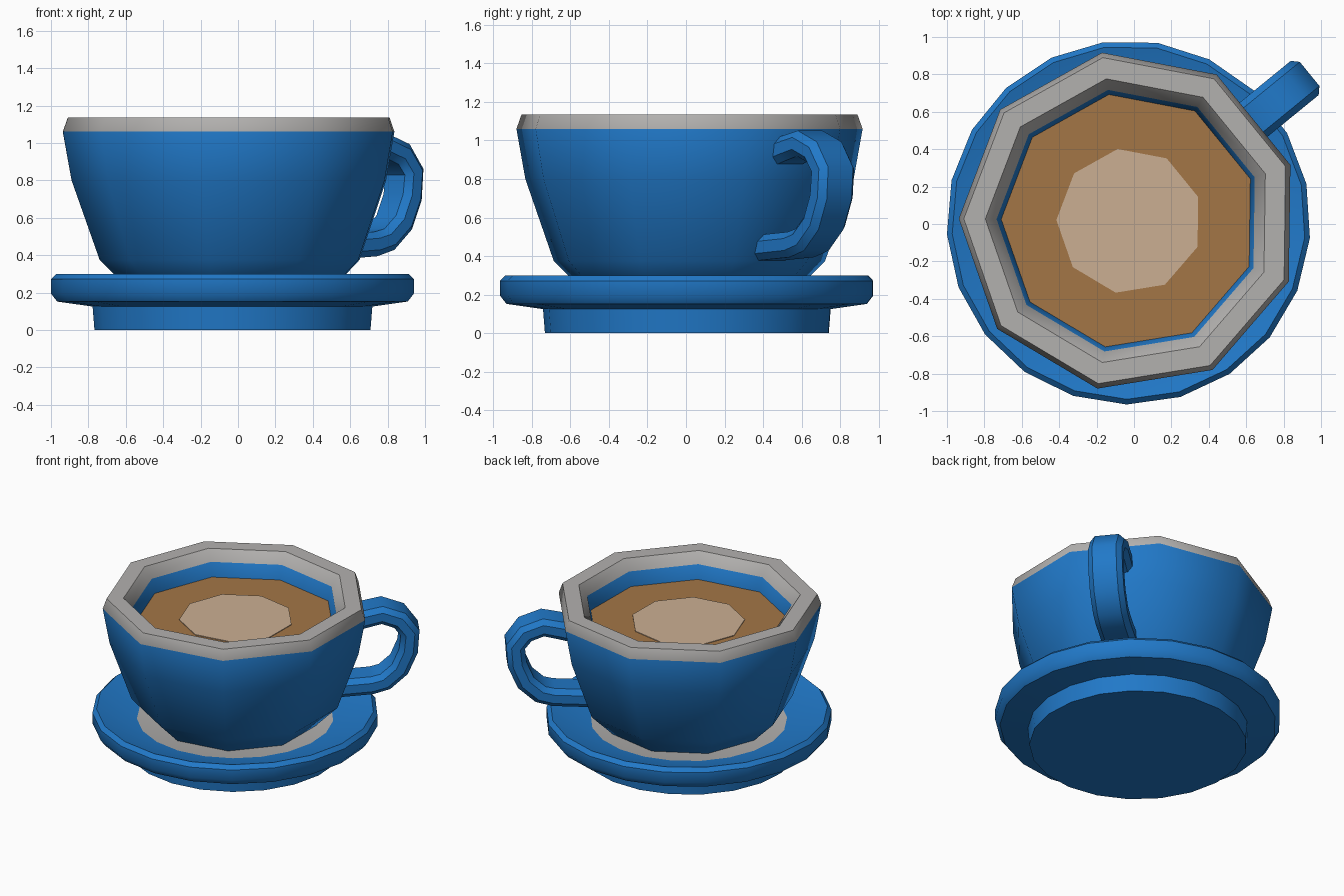
import bpy, bmesh, math
from mathutils import Vector

if "Cube" in bpy.data.objects:
    bpy.data.objects.remove(bpy.data.objects["Cube"])


def material(name, rgb):
    m = bpy.data.materials.new(name)
    m.diffuse_color = (*rgb, 1)
    m.use_nodes = True
    m.node_tree.nodes["Principled BSDF"].inputs["Base Color"].default_value = m.diffuse_color
    return m


BLUE = material("blue_glaze", (0.015, 0.19, 0.58))
GREY = material("pale_grey_glaze", (0.45, 0.44, 0.43))
COFFEE = material("coffee_brown", (0.37, 0.18, 0.062))
CREAM = material("cream_foam", (0.60, 0.43, 0.29))


def finish(name, bm, mats, smooth=42):
    bmesh.ops.recalc_face_normals(bm, faces=bm.faces)
    me = bpy.data.meshes.new(name)
    bm.to_mesh(me)
    bm.free()
    for m in mats:
        me.materials.append(m)
    ob = bpy.data.objects.new(name, me)
    bpy.context.collection.objects.link(ob)
    bpy.ops.object.select_all(action='DESELECT')
    bpy.context.view_layer.objects.active = ob
    ob.select_set(True)
    bpy.ops.object.shade_smooth_by_angle(angle=math.radians(smooth))
    return ob


def bridge(bm, a, b, mat=0):
    n = len(a)
    for i in range(n):
        bm.faces.new((a[i], a[(i + 1) % n], b[(i + 1) % n], b[i])).material_index = mat


def lathe(name, profile, sides, start, centre, mats, bands=(), cap_end=0):
    """Revolve (radius, z) points; bands lists the strips using the second colour."""
    bm = bmesh.new()
    rings = []
    for r, z in profile:
        angles = [math.radians(start + 360 * i / sides) for i in range(sides)]
        rings.append([bm.verts.new((centre[0] + r * math.cos(t),
                                    centre[1] + r * math.sin(t), z)) for t in angles])
    for k in range(len(rings) - 1):
        bridge(bm, rings[k], rings[k + 1], 1 if k in bands else 0)
    bm.faces.new(rings[0][::-1])
    bm.faces.new(rings[-1]).material_index = cap_end
    return finish(name, bm, mats)


SAUCER_C = (-0.029, 0.008)
CUP_C = (-0.025, 0.016)
CUP_START = 179.2

# Saucer with foot, bevelled edge, dished top and grey well
lathe("saucer", [(0.74, 0), (0.75, 0.125), (0.94, 0.152), (0.973, 0.195), (0.973, 0.272),
                 (0.945, 0.30), (0.67, 0.22)],
      21, -90.6, SAUCER_C, [BLUE, GREY], cap_end=1)

# Cup: outside wall, grey rim, inside wall, coffee surface
lathe("cup", [(0.555, 0.215), (0.64, 0.30), (0.715, 0.375), (0.865, 0.80), (0.912, 1.06),
              (0.885, 1.135), (0.77, 1.135), (0.71, 1.06), (0.685, 0.957)],
      9, CUP_START, CUP_C, [BLUE, GREY, COFFEE], bands=(4, 5, 6), cap_end=2)

# Foam patch on the coffee
lathe("foam", [(0.39, 0.957), (0.39, 0.962)], 9, CUP_START, CUP_C, [CREAM])

# Handle: chamfered section swept along a curved path, facing the middle of one cup side
path = [(0.72, 0.915), (0.86, 0.955), (0.99, 0.985), (1.11, 0.94), (1.18, 0.845),
        (1.168, 0.71), (1.11, 0.575), (1.01, 0.485), (0.92, 0.46), (0.62, 0.44)]
W, T, C = 0.118, 0.066, 0.035
section = [(W, T - C), (W - C, T), (C - W, T), (-W, T - C),
           (-W, C - T), (C - W, -T), (W - C, -T), (W, C - T)]
az = math.radians(39.2)
out = Vector((math.cos(az), math.sin(az), 0))
side = Vector((-math.sin(az), math.cos(az), 0))
bm = bmesh.new()
rings = []
for i, p in enumerate(path):
    a = Vector(path[max(i - 1, 0)])
    b = Vector(path[min(i + 1, len(path) - 1)])
    t = (b - a).normalized()
    n = Vector((-t.y, t.x))
    ring = []
    for w, h in section:
        q = Vector(p) + n * h
        ring.append(bm.verts.new(Vector((*CUP_C, q.y)) + out * q.x + side * w))
    rings.append(ring)
for a, b in zip(rings, rings[1:]):
    bridge(bm, a, b)
bm.faces.new(rings[0])
bm.faces.new(rings[-1][::-1])
finish("handle", bm, [BLUE])
